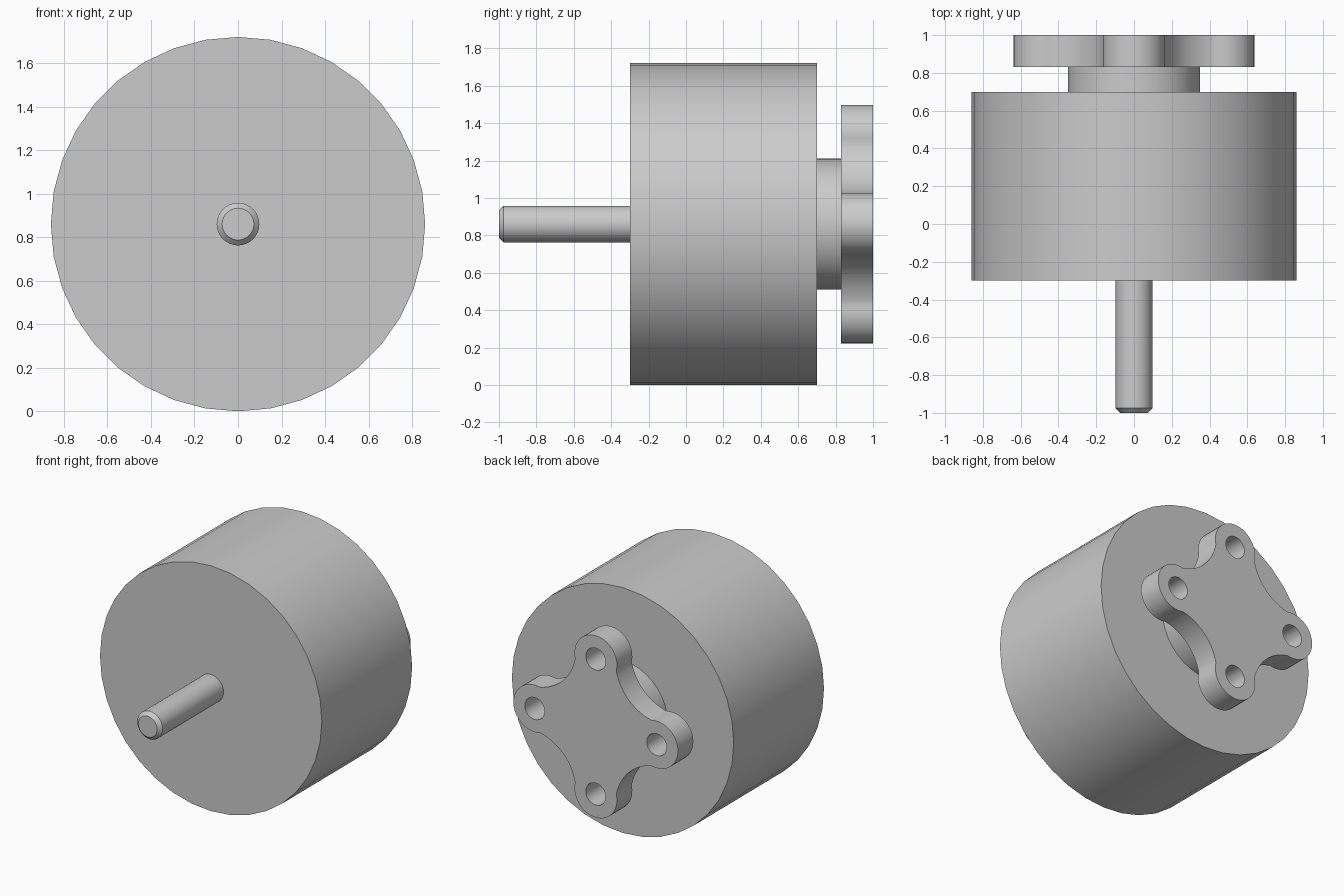
import bpy
import bmesh
from math import sin, cos, pi, atan2, radians, hypot
from mathutils import Matrix

AXIS_Z = 0.86  # height of the shared axis

cube = bpy.data.objects.get("Cube")
if cube:
    bpy.data.objects.remove(cube, do_unlink=True)

grey = bpy.data.materials.new("metal_grey")
grey.use_nodes = True
colour = (0.6, 0.6, 0.6, 1)
grey.diffuse_color = colour
grey.node_tree.nodes["Principled BSDF"].inputs["Base Color"].default_value = colour


def activate(obj):
    bpy.ops.object.select_all(action="DESELECT")
    obj.select_set(True)
    bpy.context.view_layer.objects.active = obj


def smooth(obj):
    activate(obj)
    bpy.ops.object.shade_smooth_by_angle(angle=radians(30))


def turned(name, profile, sides):
    """Solid of revolution about the y axis from (radius, y) points."""
    bm = bmesh.new()
    rings = []
    for r, y in profile:
        angles = [pi + 2 * pi * i / sides for i in range(sides)]
        rings.append([bm.verts.new((r * cos(a), y, AXIS_Z + r * sin(a))) for a in angles])
    for a, b in zip(rings, rings[1:]):
        for i in range(sides):
            j = (i + 1) % sides
            bm.faces.new((a[i], a[j], b[j], b[i]))
    bm.faces.new(rings[0])
    bm.faces.new(rings[-1])
    bmesh.ops.recalc_face_normals(bm, faces=bm.faces)
    mesh = bpy.data.meshes.new(name)
    bm.to_mesh(mesh)
    bm.free()
    obj = bpy.data.objects.new(name, mesh)
    bpy.context.collection.objects.link(obj)
    mesh.materials.append(grey)
    smooth(obj)
    return obj


def arc(cx, cy, r, start, end, steps):
    angles = [start + (end - start) * i / steps for i in range(steps + 1)]
    return [(cx + r * cos(a), cy + r * sin(a)) for a in angles]


def turn(points, a):
    return [(x * cos(a) - y * sin(a), x * sin(a) + y * cos(a)) for x, y in points]


# Motor body, hub and chamfered shaft
turned("motor_body", [(0.86, -0.3), (0.86, 0.7)], 36)
turned("rear_hub", [(0.35, 0.69), (0.35, 0.84)], 36)
turned("drive_shaft", [(0.073, -1), (0.098, -0.975), (0.098, -0.29)], 32)

# Mounting flange outline: one rounded lobe and one concave side, four times
lobe_x, lobe_r, hole_r = 0.473, 0.165, 0.077
kink = radians(104)
lobe = arc(lobe_x, 0, lobe_r, -kink, kink, 20)
kx, ky = lobe[-1]
m = 0.255  # middle of the concave side, on the diagonal
c = (kx * kx + ky * ky - 2 * m * m) / (2 * (kx + ky - 2 * m))
side_r = hypot(c - kx, c - ky)
start = atan2(ky - c, kx - c) % (2 * pi)
end = atan2(kx - c, ky - c) % (2 * pi)
side = arc(c, c, side_r, start, end, 14)[1:-1]

outline = []
holes = []
for k in range(4):
    outline += turn(lobe + side, k * pi / 2)
    holes.append(turn(arc(lobe_x, 0, hole_r, 0, 2 * pi, 24)[:-1], k * pi / 2))

curve = bpy.data.curves.new("mounting_flange", "CURVE")
curve.dimensions = "2D"
curve.fill_mode = "BOTH"
curve.extrude = 0.085
for points in [outline] + holes:
    spline = curve.splines.new("POLY")
    spline.points.add(len(points) - 1)
    for p, (x, y) in zip(spline.points, points):
        p.co = (x, y, 0, 1)
    spline.use_cyclic_u = True
flange = bpy.data.objects.new("mounting_flange", curve)
bpy.context.collection.objects.link(flange)
activate(flange)
bpy.ops.object.convert(target="MESH")
flange = bpy.context.view_layer.objects.active

# Weld the flange and stand it upright behind the hub
bm = bmesh.new()
bm.from_mesh(flange.data)
bmesh.ops.remove_doubles(bm, verts=bm.verts, dist=0.0005)
bmesh.ops.recalc_face_normals(bm, faces=bm.faces)
bm.transform(Matrix.Translation((0, 0.915, AXIS_Z)) @ Matrix.Rotation(pi / 2, 4, "X"))
bm.to_mesh(flange.data)
bm.free()
flange.data.materials.clear()
flange.data.materials.append(grey)
smooth(flange)
